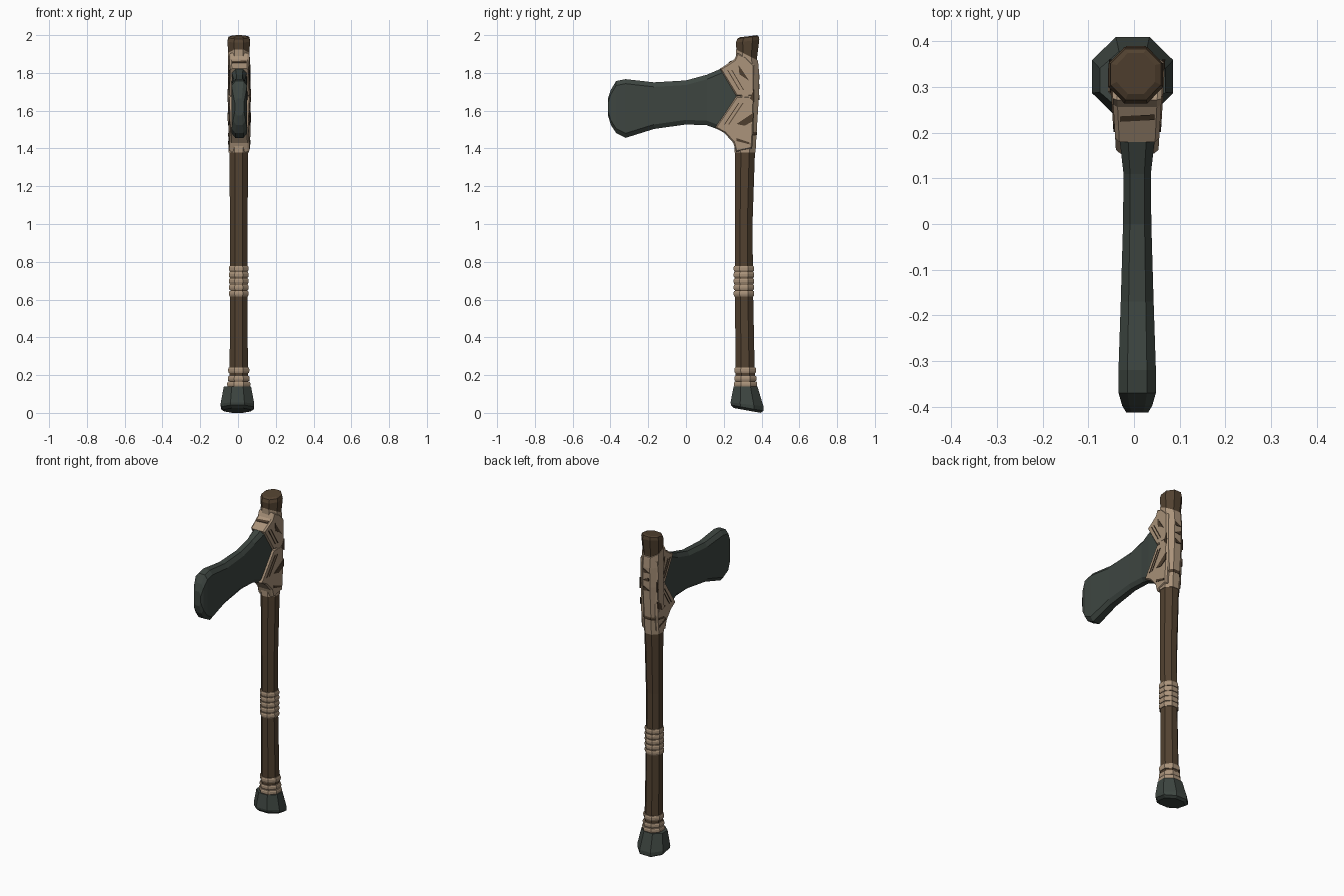
import bpy, bmesh
from math import cos, sin, pi, radians

cube = bpy.data.objects.get("Cube")
if cube:
    bpy.data.objects.remove(cube, do_unlink=True)


def material(name, rgb):
    m = bpy.data.materials.new(name)
    m.use_nodes = True
    m.diffuse_color = (*rgb, 1)
    bsdf = next(n for n in m.node_tree.nodes if n.type == "BSDF_PRINCIPLED")
    bsdf.inputs["Base Color"].default_value = (*rgb, 1)
    bsdf.inputs["Roughness"].default_value = 0.9
    return m


WOOD = material("brown wood", (0.085, 0.054, 0.030))
STONE = material("dark grey stone", (0.047, 0.060, 0.052))
CLOTH = material("beige binding", (0.40, 0.29, 0.195))
DARK = material("binding gap", (0.075, 0.048, 0.028))


def finish(name, bm, mat):
    bmesh.ops.recalc_face_normals(bm, faces=bm.faces)
    me = bpy.data.meshes.new(name)
    bm.to_mesh(me)
    bm.free()
    me.materials.append(mat)
    ob = bpy.data.objects.new(name, me)
    bpy.context.collection.objects.link(ob)
    return ob


def loft(name, sections, mat):
    """Skin a list of closed point loops and cap both ends."""
    bm = bmesh.new()
    loops = [[bm.verts.new(p) for p in s] for s in sections]
    n = len(loops[0])
    for a, b in zip(loops, loops[1:]):
        for i in range(n):
            j = (i + 1) % n
            bm.faces.new((a[i], a[j], b[j], b[i]))
    bm.faces.new(loops[0])
    bm.faces.new(loops[-1])
    return finish(name, bm, mat)


def octagon(z, y0, y1, half, tilt=0.0, cx=0.004):
    """Flat-sided eight-point ring; tilt raises the back edge."""
    cy, ry, k = (y0 + y1) / 2, (y1 - y0) / 2, 1 / cos(pi / 8)
    pts = []
    for i in range(8):
        a = (i + 0.5) * pi / 4
        dy = ry * k * sin(a)
        pts.append((cx + half * k * cos(a), cy + dy, z + tilt * dy))
    return pts


def cheek_half(y):
    return 0.049 + (y - 0.2) * 0.06


CX = 0.007


def slab(name, outline, mat):
    """Side-profile slab with softened rims on both cheeks."""
    bm = bmesh.new()
    sides = {s: [bm.verts.new((CX + s * cheek_half(y), y, z)) for y, z in outline]
             for s in (-1, 1)}
    caps = [bm.faces.new(v) for v in sides.values()]
    n = len(outline)
    for i in range(n):
        j = (i + 1) % n
        bm.faces.new((sides[-1][i], sides[-1][j], sides[1][j], sides[1][i]))
    bmesh.ops.recalc_face_normals(bm, faces=bm.faces)
    rim = list(bm.verts)
    bmesh.ops.inset_individual(bm, faces=caps, thickness=0.008)
    for v in rim:
        v.co.x = CX + (v.co.x - CX) * 0.82
    return finish(name, bm, mat)


def side_plate(name, outline, mat):
    """Thin plates lying on both cheeks."""
    for s, label in ((-1, "right"), (1, "left")):
        loft(f"{name}_{label}",
             [[(CX + s * (cheek_half(y) + d), y, z) for y, z in outline]
              for d in (-0.004, 0.003)], mat)


# Wooden handle
loft("handle", [octagon(*r) for r in (
    (0.10, 0.264, 0.368, 0.050), (0.30, 0.262, 0.362, 0.048),
    (0.65, 0.259, 0.355, 0.045), (1.00, 0.259, 0.352, 0.046),
    (1.35, 0.260, 0.364, 0.050), (1.88, 0.270, 0.376, 0.054),
    (1.968, 0.264, 0.388, 0.060, 0.12), (1.988, 0.272, 0.384, 0.055, 0.13),
    (1.994, 0.285, 0.375, 0.042, 0.12))], WOOD)

# Stone pommel, its underside sloping down to the back
loft("pommel", [octagon(*r, cx=-0.003) for r in (
    (0.140, 0.252, 0.378, 0.072), (0.045, 0.236, 0.410, 0.089, -0.12),
    (0.026, 0.238, 0.410, 0.087, -0.18), (0.013, 0.254, 0.394, 0.070, -0.18))], STONE)


# Cord wraps on the grip, made of bulged bands
def band(name, z0, z1, y0, y1, half, mat=CLOTH, tilt=0.0):
    e = 0.003
    loft(name, [octagon(z0, y0 + e, y1 - e, half - e, tilt),
                octagon(z0 + (z1 - z0) * 0.3, y0, y1, half, tilt),
                octagon(z0 + (z1 - z0) * 0.7, y0, y1, half, tilt),
                octagon(z1, y0 + e, y1 - e, half - e, tilt)], mat)


for i in range(5):
    z = 0.617 + i * 0.033
    band(f"grip_band_{i + 1}", z, z + 0.029, 0.252, 0.361, 0.052)
band("lower_band_1", 0.138, 0.165, 0.254, 0.377, 0.061)
band("lower_band_2", 0.168, 0.195, 0.256, 0.374, 0.058)
band("lower_band_3", 0.211, 0.241, 0.256, 0.371, 0.056)

# Stone blade: chamfered sections from the edge back into the binding
blade = []
for y, z0, z1, half in (
        (-0.413, 1.575, 1.665, 0.024), (-0.398, 1.525, 1.710, 0.033),
        (-0.370, 1.482, 1.757, 0.041), (-0.320, 1.456, 1.767, 0.041),
        (-0.170, 1.503, 1.750, 0.036), (0.000, 1.527, 1.760, 0.031),
        (0.110, 1.523, 1.790, 0.030), (0.180, 1.497, 1.820, 0.038),
        (0.290, 1.460, 1.850, 0.044)):
    c, r = 0.024, half * 0.52
    blade.append([(CX + x, y, z) for x, z in (
        (-r, z0), (r, z0), (half, z0 + c), (half, z1 - c),
        (r, z1), (-r, z1), (-half, z1 - c), (-half, z0 + c))])
loft("blade", blade, STONE)

# Binding round the handle behind the blade
loft("head_collar", [octagon(*r) for r in (
    (1.378, 0.256, 0.368, 0.053), (1.50, 0.255, 0.375, 0.055),
    (1.68, 0.260, 0.386, 0.058), (1.80, 0.264, 0.387, 0.057),
    (1.895, 0.265, 0.381, 0.057, -0.5))], CLOTH)

# Binding cheeks gripping the blade in a V
slab("upper_cheek", [(0.180, 1.822), (0.267, 1.677), (0.360, 1.677), (0.362, 1.84),
                     (0.320, 1.885), (0.272, 1.905), (0.256, 1.872), (0.215, 1.845)], CLOTH)
slab("lower_cheek", [(0.267, 1.677), (0.155, 1.510), (0.205, 1.480), (0.250, 1.430),
                     (0.265, 1.382), (0.350, 1.400), (0.358, 1.50), (0.360, 1.677)], CLOTH)

# Gaps in the binding on both cheeks
side_plate("upper_gap", [(0.278, 1.842), (0.335, 1.758), (0.283, 1.792)], DARK)
side_plate("lower_gap", [(0.268, 1.530), (0.358, 1.590), (0.355, 1.545), (0.310, 1.520)], DARK)
side_plate("rear_gap", [(0.360, 1.715), (0.338, 1.665), (0.360, 1.645)], DARK)
side_plate("low_slit", [(0.268, 1.455), (0.335, 1.432), (0.335, 1.422), (0.266, 1.440)], DARK)
for w in (0.022, 0.044):
    side_plate("upper_seam", [(0.196 + w, 1.815), (0.258 + w, 1.710),
                              (0.263 + w, 1.710), (0.201 + w, 1.815)], DARK)
    side_plate("lower_seam", [(0.255 + w, 1.640), (0.180 + w, 1.528),
                              (0.185 + w, 1.528), (0.260 + w, 1.640)], DARK)

# Gaps on the back of the binding and across its top front
for z, s in ((1.77, 1), (1.72, -1), (1.66, 1)):
    loft("back_gap", [[(0.004 + s * x, y, z + h) for x, h in (
        (-0.022, 0), (0.020, 0.022), (0.016, -0.004))] for y in (0.382, 0.390)], DARK)
band("back_slit", 1.462, 1.482, 0.254, 0.377, 0.0565, DARK, 0.15)
loft("front_gap", [[(CX + x, y, z + d) for x, y, z in (
    (-0.038, 0.224, 1.851), (0.038, 0.228, 1.854), (0.038, 0.240, 1.863), (-0.038, 0.236, 1.859))]
    for d in (-0.004, 0.003)], DARK)
